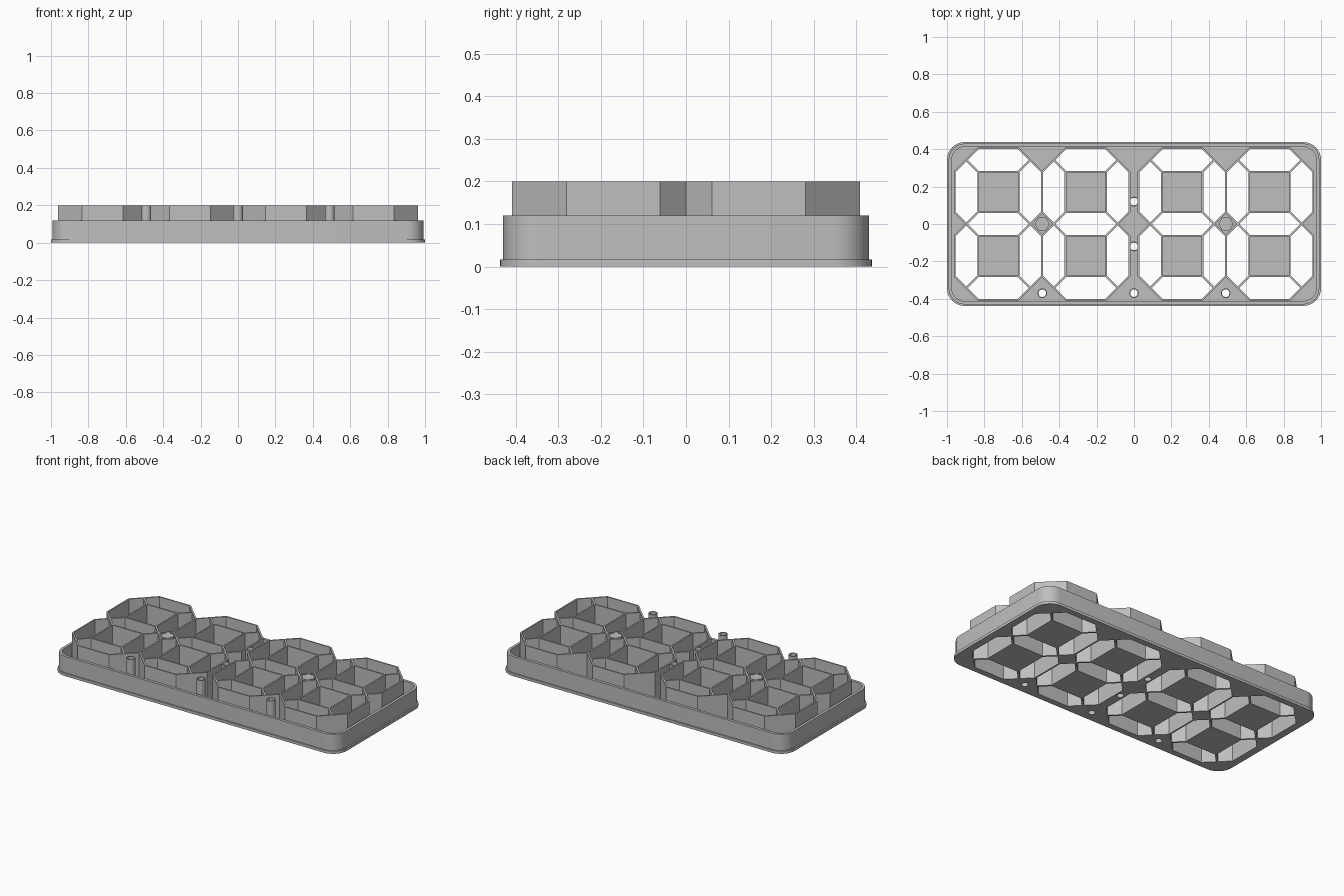
import bpy
import math

old = bpy.data.objects.get("Cube")
if old:
    bpy.data.objects.remove(old, do_unlink=True)

GREY = (0.52, 0.52, 0.52, 1)
grey = bpy.data.materials.new("light grey plastic")
grey.use_nodes = True
grey.diffuse_color = GREY
grey.node_tree.nodes["Principled BSDF"].inputs["Base Color"].default_value = GREY

PITCH = 0.171        # half a segment's length
DIGITS = (-0.725, -0.2575, 0.2575, 0.725)
TOP = 0.2            # height of walls and posts
FLOOR = 0.017
POSTS = [(0, 0.12), (0, -0.12), (0, -0.37), (-0.49, -0.37), (0.49, -0.37)]


def circle(x, y, r, n=24):
    return [(x + r * math.cos(2 * math.pi * i / n),
             y + r * math.sin(2 * math.pi * i / n)) for i in range(n)]


def rounded(hx, hy, r, steps=8):
    """Rounded rectangle outline."""
    pts = []
    for k, (sx, sy) in enumerate(((1, 1), (-1, 1), (-1, -1), (1, -1))):
        for i in range(steps + 1):
            a = math.pi / 2 * (k + i / steps)
            pts.append((sx * (hx - r) + r * math.cos(a),
                        sy * (hy - r) + r * math.sin(a)))
    return pts


def segment(x, y, upright, w, length):
    """Pointed six-sided bar outline."""
    s = length - w
    pts = [(length, 0), (s, w), (-s, w), (-length, 0), (-s, -w), (s, -w)]
    return [(x + v, y + u) if upright else (x + u, y + v) for u, v in pts]


def extrude(name, loops, z0, z1):
    """Filled outline, with inner loops as holes, extruded from z0 to z1."""
    curve = bpy.data.curves.new(name, "CURVE")
    curve.dimensions = "2D"
    curve.fill_mode = "BOTH"
    curve.extrude = (z1 - z0) / 2
    for loop in loops:
        spline = curve.splines.new("POLY")
        spline.points.add(len(loop) - 1)
        for p, (x, y) in zip(spline.points, loop):
            p.co = (x, y, 0, 1)
        spline.use_cyclic_u = True
    obj = bpy.data.objects.new(name, curve)
    obj.location.z = (z0 + z1) / 2
    bpy.context.collection.objects.link(obj)
    bpy.ops.object.select_all(action="DESELECT")
    obj.select_set(True)
    bpy.context.view_layer.objects.active = obj
    bpy.ops.object.convert(target="MESH")
    obj = bpy.context.view_layer.objects.active
    obj.name = name
    obj.data.materials.clear()
    obj.data.materials.append(grey)
    bpy.ops.object.shade_smooth_by_angle(angle=math.radians(30))
    return obj


# Seven bars for each digit: three level, four upright
bars = []
for dx in DIGITS:
    bars += [(dx, k * 2 * PITCH, False) for k in (-1, 0, 1)]
    bars += [(dx + i * PITCH, j * PITCH, True) for i in (-1, 1) for j in (-1, 1)]
openings = [segment(*b, 0.058, 0.163) for b in bars]

# Floor with its projecting lip, cut through by bars and screw holes
extrude("base_plate",
        [rounded(1, 0.438, 0.095)] + openings + [circle(x, y, 0.02) for x, y in POSTS],
        0, FLOOR)

# Tray side wall
extrude("tray_rim", [rounded(0.991, 0.43, 0.087), rounded(0.974, 0.413, 0.07)],
        FLOOR, 0.12)

# Thin light walls around every bar
for bar, hole in zip(bars, openings):
    extrude("segment_wall", [segment(*bar, 0.067, 0.177), hole], FLOOR, TOP)

# Hollow screw posts
for x, y in POSTS:
    extrude("screw_post", [circle(x, y, 0.026), circle(x, y, 0.02)], FLOOR, TOP)

# Six-sided pegs between the paired digits
for x in (-0.491, 0.491):
    extrude("hex_peg", [circle(x, 0, 0.04, 6)], FLOOR, TOP)
